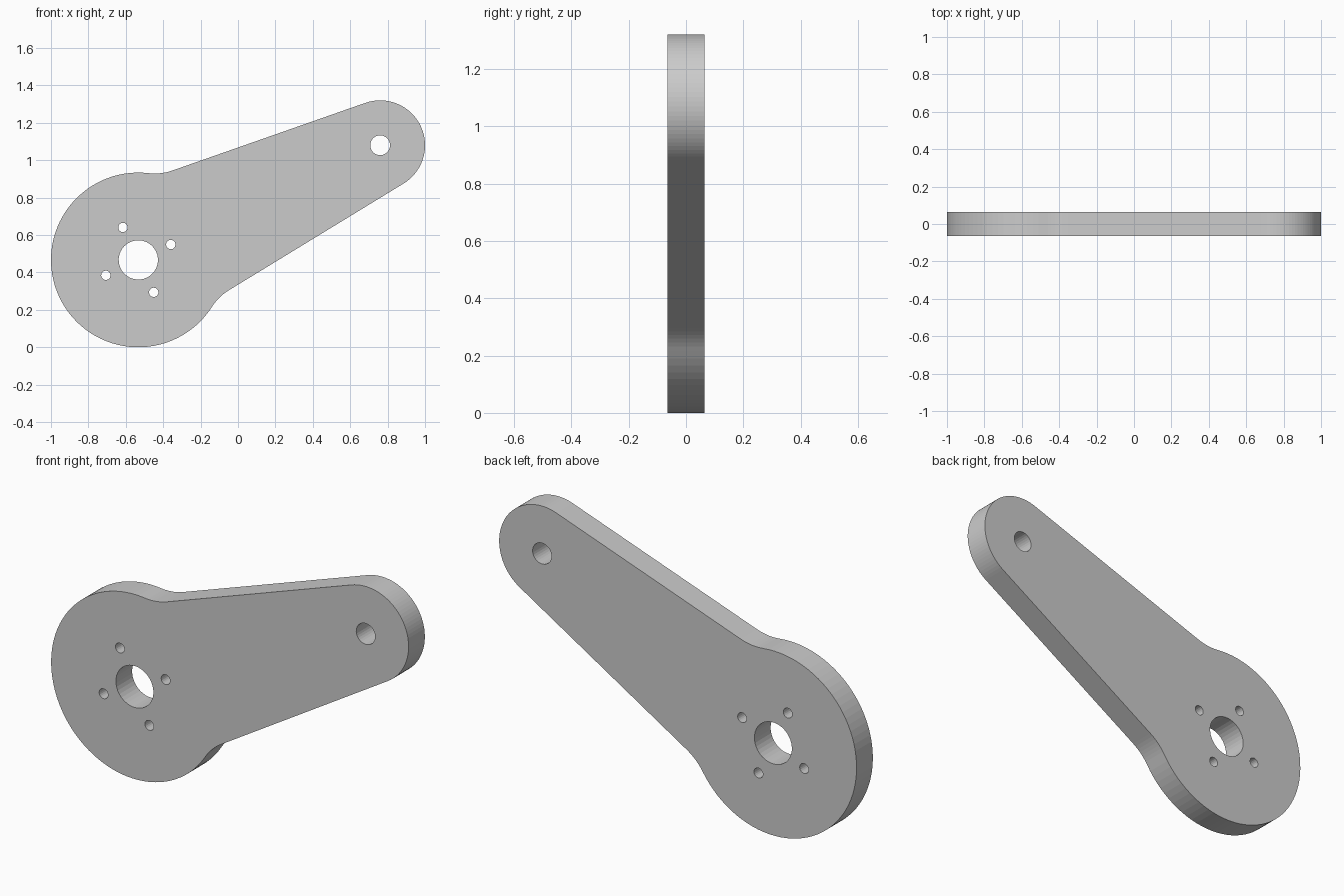
import bpy
from math import sin, cos, asin, atan2, hypot, sqrt, pi, ceil, radians

if "Cube" in bpy.data.objects:
    bpy.data.objects.remove(bpy.data.objects["Cube"])

HUB, HUB_R = (-0.533, 0.467), 0.467
TIP, TIP_R = (0.76, 1.08), 0.24
FILLET, HALF_THICK = 0.28, 0.065

dx, dz = TIP[0] - HUB[0], TIP[1] - HUB[1]
L, axis = hypot(dx, dz), atan2(dz, dx)


def arc(cx, cy, r, a0, a1, step=radians(4)):
    n = max(2, ceil(abs(a1 - a0) / step))
    return [(cx + r * cos(a0 + (a1 - a0) * i / n),
             cy + r * sin(a0 + (a1 - a0) * i / n)) for i in range(n + 1)]


def place(p):
    """From the arm's own axis frame (hub at origin) to the front view."""
    return (HUB[0] + p[0] * cos(axis) - p[1] * sin(axis),
            HUB[1] + p[0] * sin(axis) + p[1] * cos(axis))


# Half outline: tip arc, tapered edge, fillet, hub arc
taper = 0.1056
normal = pi / 2 - taper
d = TIP_R + L * sin(taper)
u = sqrt((HUB_R + FILLET) ** 2 - (d + FILLET) ** 2)
fc = (u * sin(normal) + (d + FILLET) * cos(normal),
      -u * cos(normal) + (d + FILLET) * sin(normal))
phi = atan2(fc[1], fc[0])
half = (arc(L, 0, TIP_R, 0, normal)
        + arc(*fc, FILLET, normal - pi, phi - pi)
        + arc(0, 0, HUB_R, phi, pi)[1:])
outline = half + [(x, -y) for x, y in reversed(half[1:-1])]

# Holes: shaft, pivot and four bolts
loops = [outline,
         arc(0, 0, 0.105, 0, 2 * pi, radians(10))[:-1],
         arc(L, 0, 0.053, 0, 2 * pi, radians(12))[:-1]]
for k in range(4):
    a = k * pi / 2
    loops.append(arc(0.192 * cos(a), 0.192 * sin(a), 0.025,
                     0, 2 * pi, radians(18))[:-1])

# Filled, extruded plate
curve = bpy.data.curves.new("lever_arm_profile", 'CURVE')
curve.dimensions, curve.fill_mode, curve.extrude = '2D', 'BOTH', HALF_THICK
for loop in loops:
    s = curve.splines.new('POLY')
    s.points.add(len(loop) - 1)
    for pt, p in zip(s.points, loop):
        pt.co = (*place(p), 0, 1)
    s.use_cyclic_u = True

arm = bpy.data.objects.new("lever_arm", curve)
bpy.context.collection.objects.link(arm)
arm.rotation_euler.x = pi / 2
bpy.context.view_layer.objects.active = arm
arm.select_set(True)
bpy.ops.object.convert(target='MESH')
arm = bpy.context.view_layer.objects.active

# Weld the caps to the walls
bpy.ops.object.mode_set(mode='EDIT')
bpy.ops.mesh.select_all(action='SELECT')
bpy.ops.mesh.remove_doubles(threshold=0.0001)
bpy.ops.mesh.normals_make_consistent(inside=False)
bpy.ops.object.mode_set(mode='OBJECT')
bpy.ops.object.shade_flat()
